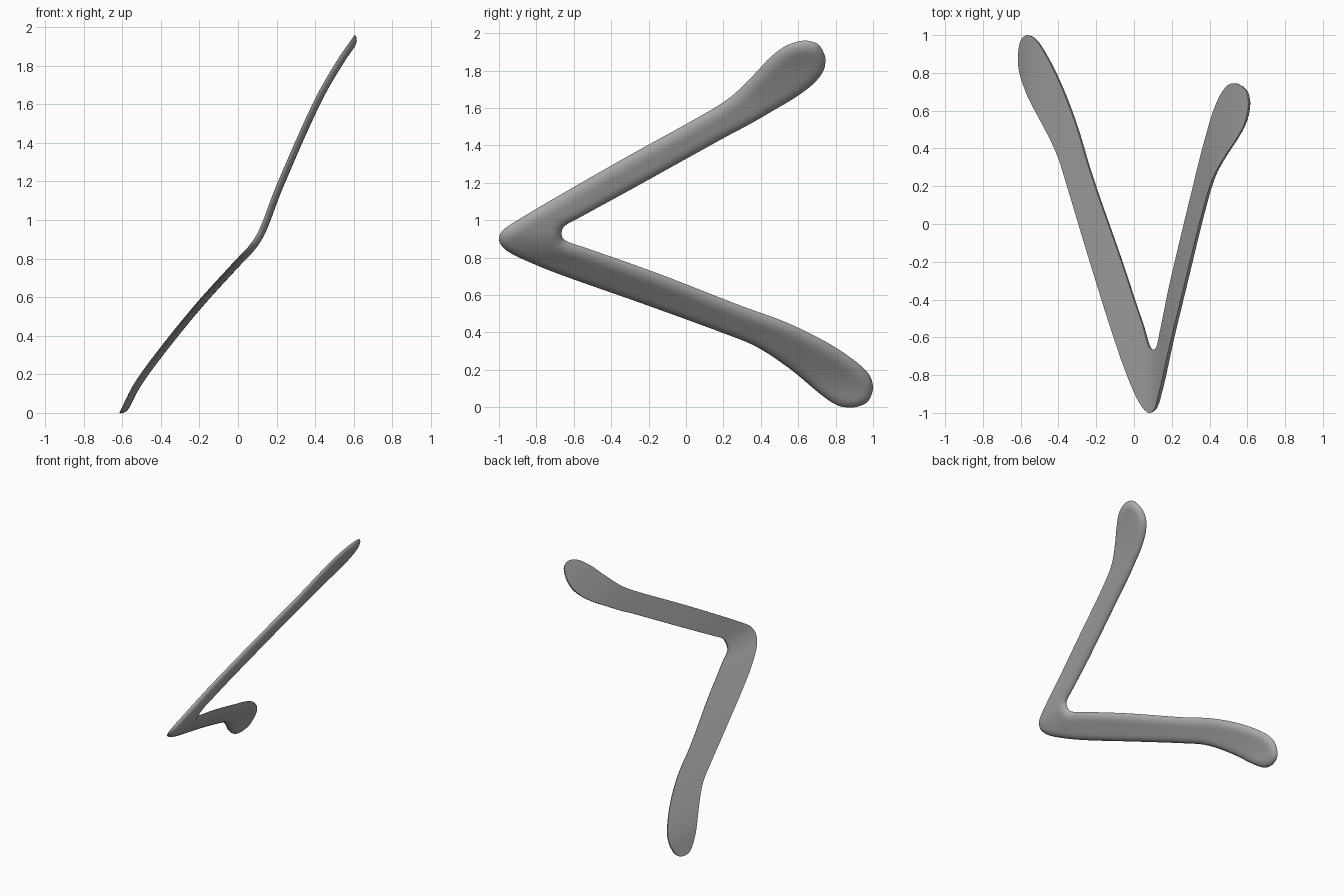
import bpy, bmesh, math
from mathutils import Vector

if "Cube" in bpy.data.objects:
    bpy.data.objects.remove(bpy.data.objects["Cube"], do_unlink=True)

THICK = 0.036     # full depth of the blade
ROUND = 0.06      # width of the rounded underside border
ACROSS = 16       # faces across the blade
STEPS = 6         # sections between two control sections

# Control sections from upper tip to lower tip: outer edge (y, z), inner edge (y, z)
SECTIONS = [
    (.73, 1.91, .73, 1.91), (.7, 1.945, .745, 1.865), (.63, 1.96, .735, 1.8),
    (.54, 1.935, .68, 1.73), (.45, 1.87, .58, 1.655), (.36, 1.775, .47, 1.59),
    (.24, 1.66, .35, 1.52), (.1, 1.57, .2, 1.44), (-.35, 1.32, -.25, 1.19),
    (-.75, 1.09, -.56, 1.02), (-.9, 1, -.635, .98), (-.98, .945, -.66, .955),
    (-1, .895, -.665, .925), (-.97, .85, -.655, .9), (-.88, .8, -.62, .88),
    (-.7, .725, -.53, .85), (-.25, .565, -.15, .715), (.2, .4, .3, .54),
    (.38, .325, .52, .46), (.56, .205, .72, .365), (.72, .07, .88, .265),
    (.81, .012, .975, .18), (.88, 0, 1, .11), (.935, .01, .985, .05),
    (.965, .025, .965, .025),
]
# Lean of the blade: height z, sideways position x
LEAN = [(0, -.615), (.15, -.54), (.33, -.41), (.57, -.215), (.79, -.015), (.87, .06),
        (.95, .11), (1.17, .195), (1.62, .395), (1.83, .515), (1.96, .605)]


def smooth_path(points, steps):
    """Chord-length Hermite spline through points of any dimension."""
    pts = [Vector(p) for p in points]
    t = [0.0]
    for a, b in zip(pts, pts[1:]):
        t.append(t[-1] + (b - a).length)
    last = len(pts) - 1
    tangent = []
    for i in range(last + 1):
        lo, hi = max(i - 1, 0), min(i + 1, last)
        tangent.append((pts[hi] - pts[lo]) / (t[hi] - t[lo]))
    path = []
    for i in range(last):
        h = t[i + 1] - t[i]
        for k in range(steps):
            s = k / steps
            blend = s * s * (3 - 2 * s)
            path.append(pts[i].lerp(pts[i + 1], blend)
                        + tangent[i] * (h * s * (1 - s) ** 2)
                        - tangent[i + 1] * (h * s * s * (1 - s)))
    path.append(pts[-1])
    return path


lean_path = smooth_path(LEAN, STEPS)


def lean(z):
    """Sideways position and slope at a height."""
    for a, b in zip(lean_path, lean_path[1:]):
        if z <= b.x or b is lean_path[-1]:
            slope = (b.y - a.y) / (b.x - a.x)
            return a.y + slope * (z - a.x), slope


def on_sheet(y, z):
    return Vector((lean(z)[0], y, z))


# Outline of the blade, used to find how far each point is from the rim
sections = smooth_path(SECTIONS, STEPS)
rim = [on_sheet(s[0], s[1]) for s in sections] + [on_sheet(s[2], s[3]) for s in reversed(sections)]
segments = [(a, b - a) for a, b in zip(rim, rim[1:] + rim[:1]) if (b - a).length > 1e-6]


def rim_distance(p):
    best = 1.0
    for a, d in segments:
        f = min(max((p - a).dot(d) / d.length_squared, 0), 1)
        best = min(best, (a + d * f - p).length)
    return best


# Loft: flat upper face and rounded underside share the rim vertices
bm = bmesh.new()
upper, under = [], []
for s in sections:
    outer, inner = Vector(s[:2]), Vector(s[2:])
    top_row, low_row = [], []
    for j in range(ACROSS + 1):
        y, z = outer.lerp(inner, (1 - math.cos(math.pi * j / ACROSS)) / 2)
        p = on_sheet(y, z)
        top = bm.verts.new(p)
        top_row.append(top)
        if j in (0, ACROSS):
            low_row.append(top)
        else:
            near = min(rim_distance(p) / ROUND, 1)
            depth = THICK * math.sqrt(1 - (1 - near) ** 2)
            normal = Vector((1, 0, -lean(z)[1])).normalized()
            low_row.append(bm.verts.new(p + normal * depth))
    upper.append(top_row)
    under.append(low_row)

for rows in (upper, under):
    for a, b in zip(rows, rows[1:]):
        for j in range(ACROSS):
            quad = [a[j], a[j + 1], b[j + 1], b[j]]
            bm.faces.new(quad if rows is upper else quad[::-1])
bmesh.ops.remove_doubles(bm, verts=bm.verts, dist=1e-5)
bmesh.ops.recalc_face_normals(bm, faces=bm.faces)

mesh = bpy.data.meshes.new("blade")
bm.to_mesh(mesh)
bm.free()
blade = bpy.data.objects.new("blade", mesh)
bpy.context.collection.objects.link(blade)

# Plain grey finish
grey = bpy.data.materials.new("plain_grey")
grey.use_nodes = True
colour = (.4, .4, .4, 1)
grey.diffuse_color = colour
grey.node_tree.nodes["Principled BSDF"].inputs["Base Color"].default_value = colour
mesh.materials.append(grey)

bpy.context.view_layer.objects.active = blade
blade.select_set(True)
bpy.ops.object.shade_smooth_by_angle(angle=math.radians(50))
